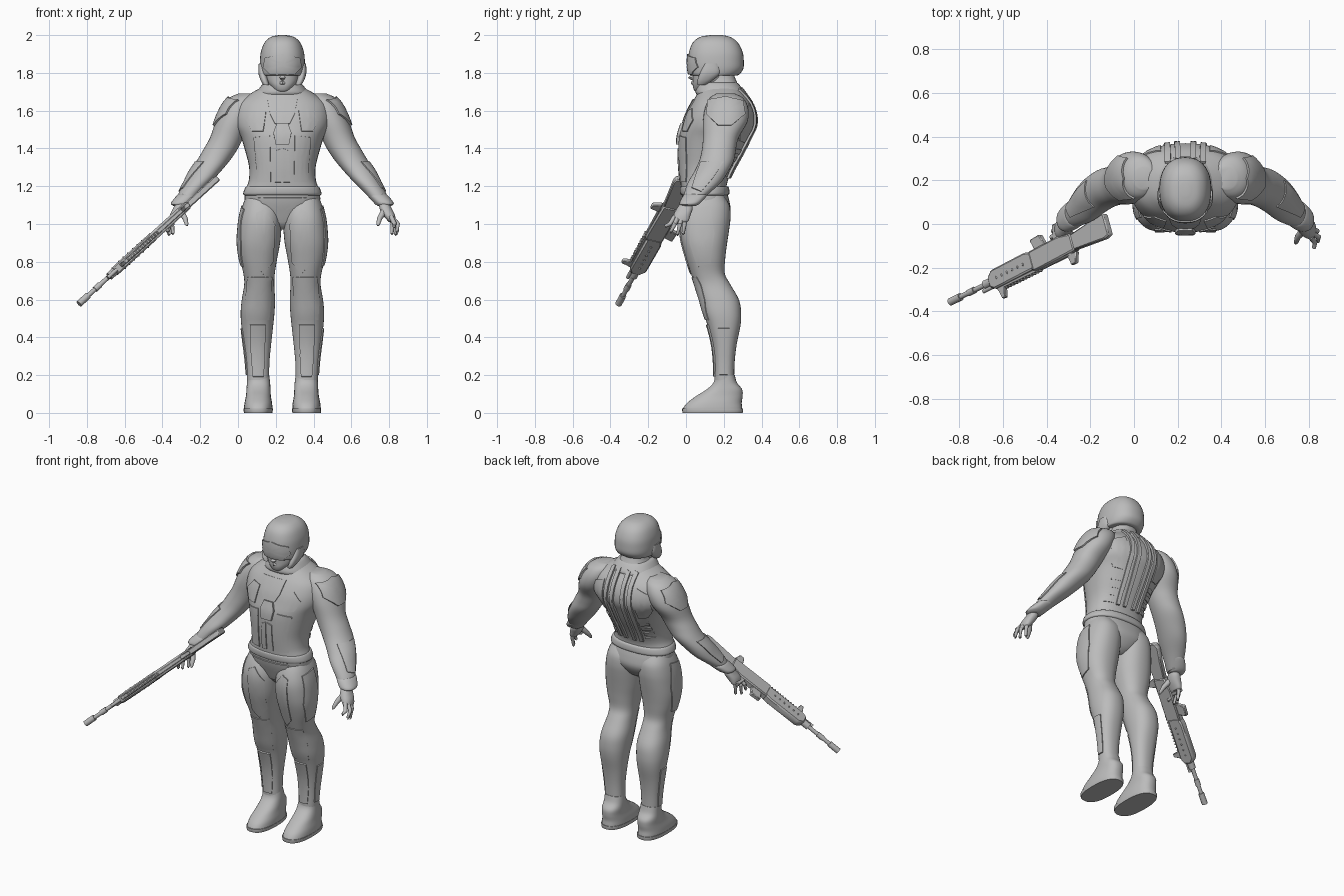
import bpy, bmesh, math
from mathutils import Vector, Matrix
from mathutils.bvhtree import BVHTree

cube = bpy.data.objects.get("Cube")
if cube:
    bpy.data.objects.remove(cube, do_unlink=True)

CX = 0.235          # body centre line
parts = []

grey = bpy.data.materials.new("plain grey")
grey.use_nodes = True
grey.diffuse_color = (0.5, 0.5, 0.5, 1)
grey.node_tree.nodes["Principled BSDF"].inputs["Base Color"].default_value = (0.5, 0.5, 0.5, 1)


def finish(name, bm, mirror=False, matrix=None, recalc=True):
    if recalc:
        bmesh.ops.recalc_face_normals(bm, faces=bm.faces)
    mesh = bpy.data.meshes.new(name)
    bm.to_mesh(mesh)
    bm.free()
    mesh.materials.append(grey)
    obj = bpy.data.objects.new(name, mesh)
    bpy.context.collection.objects.link(obj)
    if matrix:
        obj.matrix_world = matrix
    else:
        obj.location.x = CX
    if mirror:
        mod = obj.modifiers.new("Mirror", "MIRROR")
        mod.use_mirror_merge = False
    parts.append(obj)
    return obj


def skin(bm, rings, cap=True):
    """Join equal rings of vertices with quads and close the ends."""
    n = len(rings[0])
    for a, b in zip(rings, rings[1:]):
        for i in range(n):
            j = (i + 1) % n
            bm.faces.new((a[i], a[j], b[j], b[i]))
    if cap:
        bm.faces.new(rings[0])
        bm.faces.new(rings[-1])


def spline(rows, k=4):
    """Catmull-Rom interpolation between rows of numbers."""
    out = []
    for i in range(len(rows) - 1):
        p = [rows[max(0, min(len(rows) - 1, i + o))] for o in (-1, 0, 1, 2)]
        for s in range(k):
            t = s / k
            out.append([b + t / 2 * (c - a + t * (2*a - 5*b + 4*c - d + t * (3*(b - c) + d - a)))
                        for a, b, c, d in zip(*p)])
    return out + [rows[-1]]


def loft(name, rows, mirror=False, power=2.3, n=36):
    """Rounded level sections: z, x from, x to, y from, y to."""
    bm = bmesh.new()
    rings = []
    for z, x0, x1, y0, y1 in spline(rows):
        ring = []
        for i in range(n):
            a = math.tau * i / n
            c, s = math.cos(a), math.sin(a)
            u = math.copysign(abs(c) ** (2 / power), c)
            v = math.copysign(abs(s) ** (2 / power), s)
            ring.append(bm.verts.new(((x0 + x1 + u * (x1 - x0)) / 2 - CX,
                                      (y0 + y1 + v * (y1 - y0)) / 2, z)))
        rings.append(ring)
    skin(bm, rings)
    return finish(name, bm, mirror)


def centred(rows):
    return [(z, CX - w, CX + w, y0, y1) for z, w, y0, y1 in rows]


def tube(name, points, radii, mirror=False, matrix=None, n=12):
    bm = bmesh.new()
    pts = [Vector(p) - (Vector() if matrix else Vector((CX, 0, 0))) for p in points]
    rings = []
    for i, p in enumerate(pts):
        d = pts[min(i + 1, len(pts) - 1)] - pts[max(i - 1, 0)]
        q = d.to_track_quat("Z", "Y")
        rings.append([bm.verts.new(p + q @ Vector((math.cos(math.tau * j / n), math.sin(math.tau * j / n), 0)) * radii[i])
                      for j in range(n)])
    skin(bm, rings)
    return finish(name, bm, mirror, matrix)


def plate(name, target, outline, axis="front", mirror=False, lift=0.006):
    """Raised armour panel: an outline projected onto a body part."""
    tree = BVHTree.FromPolygons([v.co for v in target.data.vertices],
                                [p.vertices[:] for p in target.data.polygons])
    d = {"front": Vector((0, 1, 0)), "back": Vector((0, -1, 0)), "side": Vector((-1, 0, 0))}[axis]
    edge = []
    for p, q in zip(outline, outline[1:] + outline[:1]):
        edge += [Vector(p).lerp(Vector(q), i / 6) for i in range(6)]
    mid = sum(edge, Vector((0, 0))) / len(edge)
    bm = bmesh.new()

    def drop(p, h):
        flat = Vector((0, p[0], p[1])) if axis == "side" else Vector((p[0], 0, p[1]))
        hit, nor, _, _ = tree.ray_cast(flat - d * 2, d)
        if hit is None:
            hit, nor, _, _ = tree.find_nearest(flat - d * 0.1)
        if nor.dot(d) > 0:
            nor = -nor
        return bm.verts.new(hit + nor * h)

    steps = ((1, -0.006), (0.98, lift), (0.8, lift), (0.6, lift), (0.4, lift), (0.2, lift))
    rings = [[drop(mid.lerp(p, f), h) for p in edge] for f, h in steps]
    skin(bm, rings, cap=False)
    bm.faces.new(rings[-1])
    bm.normal_update()
    if sum(f.normal.dot(d) * f.calc_area() for f in bm.faces) > 0:
        bmesh.ops.reverse_faces(bm, faces=bm.faces)
    return finish(name, bm, mirror, recalc=False)


# Torso, neck and pelvis
torso = loft("torso", centred([
    (1.80, .072, .10, .25), (1.74, .09, .085, .275), (1.69, .17, .06, .31), (1.64, .235, .03, .345),
    (1.58, .255, .0, .367), (1.52, .25, -.02, .367), (1.46, .22, -.037, .34), (1.38, .195, -.04, .30),
    (1.30, .176, -.037, .255), (1.23, .178, -.03, .222), (1.18, .195, -.025, .215), (1.12, .2, -.015, .23),
    (1.06, .18, .005, .235), (1.0, .1, .03, .2), (.97, .04, .06, .16)]))
loft("collar", centred([(1.75, .088, .07, .265), (1.74, .105, .06, .28), (1.70, .135, .05, .31), (1.68, .14, .06, .3)]))
loft("belt", centred([(1.2, .178, -.02, .21), (1.195, .195, -.032, .226), (1.16, .208, -.03, .23), (1.15, .195, -.015, .215)]))

# Chest, abdomen and groin panels
plate("throat_plate", torso, [(-.08, 1.66), (.08, 1.66), (.065, 1.58), (.04, 1.53), (-.04, 1.53), (-.065, 1.58)])
plate("chest_emblem", torso, [(-.03, 1.53), (.03, 1.53), (.048, 1.48), (.035, 1.42), (-.035, 1.42), (-.048, 1.48)], lift=.014)
plate("chest_plate", torso, [(.085, 1.6), (.14, 1.61), (.19, 1.55), (.16, 1.49), (.1, 1.49)], mirror=True)
plate("side_plate", torso, [(.065, 1.47), (.15, 1.46), (.14, 1.35), (.13, 1.22), (.06, 1.22)], mirror=True)
plate("belly_strip", torso, [(.006, 1.4), (.034, 1.39), (.04, 1.22), (.006, 1.22)], mirror=True)
plate("groin_plate", torso, [(-.13, 1.14), (.13, 1.14), (.06, 1.05), (.02, 1.01), (-.02, 1.01), (-.06, 1.05)])

# Back panels: spine rails, shoulder blades and rib bands
for i, x in enumerate((.02, .065)):
    plate(f"spine_rail_{i}", torso, [(x, 1.72), (x + .026, 1.71), (x + .032, 1.5), (x + .02, 1.24), (x, 1.24), (x + .006, 1.5)],
          "back", True, .012)
plate("shoulder_blade", torso, [(.11, 1.64), (.2, 1.6), (.2, 1.5), (.16, 1.44), (.11, 1.43)], "back", True)
for i in range(4):
    z = 1.25 + i * .04
    plate(f"rib_band_{i}", torso, [(.1, z), (.15, z + .006), (.15, z + .03), (.1, z + .024)], "back", True)

# Helmet, visor and lower face
helmet = loft("helmet", centred([
    (2.0, .02, .13, .19), (1.99, .062, .075, .235), (1.96, .095, .036, .275), (1.91, .114, .016, .3),
    (1.86, .119, .01, .306), (1.82, .118, .012, .303), (1.79, .112, .02, .28), (1.785, .1, .04, .26)]))
plate("visor", helmet, [(-.1, 1.83), (-.09, 1.88), (0, 1.9), (.09, 1.88), (.1, 1.83), (.065, 1.793), (-.065, 1.793)], lift=.007)
loft("face", centred([(1.81, .09, .035, .22), (1.76, .084, .036, .2), (1.73, .065, .036, .18), (1.705, .04, .045, .14), (1.7, .02, .06, .12)]))
loft("cheek_guard", [(1.85, .325, .36, .1, .17), (1.8, .318, .362, .075, .18), (1.76, .31, .35, .06, .14), (1.735, .305, .335, .06, .1)], True)
tube("nose", [(CX, .035, 1.81), (CX, .026, 1.775), (CX, .04, 1.765)], (.01, .016, .008))
tube("lips", [(CX - .03, .05, 1.745), (CX, .034, 1.747), (CX + .03, .05, 1.745)], (.004, .009, .004))

# Arms with shoulder guards and cuffs
arm = loft("arm", [
    (1.69, .37, .47, .16, .26), (1.665, .36, .52, .125, .305), (1.61, .37, .56, .1, .33), (1.54, .4, .59, .09, .325),
    (1.46, .44, .617, .09, .28), (1.40, .47, .65, .085, .265), (1.34, .51, .685, .072, .255),
    (1.28, .56, .725, .045, .225), (1.22, .615, .755, .01, .185), (1.16, .675, .785, -.01, .12), (1.1, .73, .8, -.025, .055)],
    True, 2.1)
plate("shoulder_guard", arm, [(.12, 1.655), (.21, 1.67), (.3, 1.65), (.31, 1.58), (.24, 1.52), (.17, 1.52), (.11, 1.58)],
      "side", True, .01)
plate("forearm_guard", arm, [(.08, 1.33), (.2, 1.33), (.14, 1.24), (.08, 1.17), (.03, 1.19), (.05, 1.25)], "side", True)
loft("cuff", [(1.16, .695, .78, 0, .1), (1.15, .69, .795, -.015, .11), (1.11, .725, .825, -.035, .075), (1.095, .74, .81, -.02, .05)], True)

# Hands
loft("palm", [(1.11, .745, .8, -.03, .035), (1.08, .75, .815, -.05, .035), (1.05, .765, .83, -.065, .025),
              (1.02, .79, .835, -.07, .015), (1.01, .8, .83, -.06, .005)], True)
tips = [(.825, -.11, .985), (.842, -.08, .955), (.835, -.045, .94), (.815, -.015, .945)]
for i, (x, y, z) in enumerate(tips):
    y0 = -.06 + i * .02
    tube(f"finger_{i}", [(.81, y0, 1.04), (x + .004, (y + y0) / 2, 1.0), (x, y, z + .004), (x, y, z - .004)],
         (.013, .012, .009, .004), True)
tube("thumb", [(.775, -.03, 1.07), (.75, -.06, 1.03), (.742, -.085, 1.0), (.74, -.09, .99)], (.018, .014, .01, .004), True)

# Legs with thigh, knee and shin armour
leg = loft("leg", [
    (1.15, .28, .425, .02, .2), (1.1, .25, .445, -.01, .23), (1.04, .24, .46, -.03, .236), (.98, .24, .468, -.033, .23),
    (.90, .247, .472, -.022, .218), (.82, .262, .462, 0, .208), (.74, .275, .442, .025, .205),
    (.68, .278, .437, .045, .235), (.60, .274, .45, .07, .28), (.53, .277, .456, .09, .292),
    (.46, .284, .452, .115, .288), (.36, .295, .44, .14, .268), (.26, .304, .428, .15, .257), (.14, .305, .42, .15, .255)], True)
plate("thigh_plate", leg, [(.04, 1.0), (.1, 1.08), (.14, 1.06), (.14, .78), (.1, .73), (.05, .8)], mirror=True)
plate("outer_thigh_plate", leg, [(.03, 1.08), (.13, 1.1), (.15, .95), (.13, .79), (.06, .77), (.02, .9)], "side", True)
plate("knee_plate", leg, [(.055, .72), (.185, .72), (.195, .6), (.19, .49), (.07, .49), (.06, .6)], mirror=True, lift=.004)
plate("shin_plate", leg, [(.09, .47), (.17, .47), (.165, .3), (.155, .19), (.1, .19), (.095, .3)], mirror=True, lift=.008)
plate("outer_shin_plate", leg, [(.17, .45), (.23, .45), (.225, .3), (.22, .2), (.18, .2)], "side", True)

# Boots
loft("boot", [(.2, .305, .422, .155, .258), (.16, .3, .423, .145, .27), (.125, .298, .425, .11, .297),
              (.09, .296, .428, .055, .3), (.055, .29, .435, .008, .295), (.03, .288, .438, -.012, .297),
              (.018, .288, .438, -.016, .298)], True, 2.4)
loft("sole", [(.022, .286, .44, -.02, .302), (.012, .286, .44, -.02, .302), (0, .288, .438, -.018, .3)], True, 2.5)

# Rifle, built along its own axis with the sights facing forward
start, end = Vector((-.118, -.002, 1.235)), Vector((-.842, -.357, .577))
along = (end - start).normalized()
up = Vector((0, -1, 0))
up = (up - along * along.dot(up)).normalized()
side = along.cross(up)
frame = Matrix.Translation(start) @ Matrix((along, up, side)).transposed().to_4x4()
length = (end - start).length


def slab(name, outline, thick):
    """Side profile of a rifle part with bevelled edges."""
    bm = bmesh.new()
    rings = [[bm.verts.new((s, h, w * thick / 2)) for s, h in outline] for w in (-1, 1)]
    skin(bm, rings)
    obj = finish(name, bm, matrix=frame)
    mod = obj.modifiers.new("Bevel", "BEVEL")
    mod.width = thick * .15
    return obj


def block(name, s0, s1, h0, h1, thick):
    return slab(name, [(s0, h0), (s1, h0), (s1, h1), (s0, h1)], thick)


def rod(name, s0, s1, r, h=0):
    return tube(name, [(s0, h, 0), (s1, h, 0)], (r, r), matrix=frame)


slab("rifle_stock", [(0, .05), (0, -.05), (.03, -.062), (.12, -.045), (.25, -.03), (.25, .04), (.03, .058)], .036)
slab("rifle_receiver", [(.22, .045), (.22, -.035), (.3, -.05), (.5, -.045), (.52, .03), (.48, .052)], .046)
slab("rifle_grip", [(.29, -.04), (.34, -.04), (.32, -.115), (.275, -.11)], .03)
slab("rifle_magazine", [(.39, -.04), (.46, -.04), (.475, -.095), (.41, -.1)], .028)
slab("rifle_handguard", [(.48, .04), (.48, -.04), (.52, -.05), (.74, -.045), (.77, -.02), (.77, .03), (.74, .045)], .05)
block("rifle_rail", .25, .74, .04, .055, .022)
for i in range(14):
    s = .46 + i * .02
    block(f"rail_tooth_{i}", s, s + .01, .05, .062, .022)
for i in range(6):
    s = .53 + i * .035
    block(f"handguard_slot_{i}", s, s + .018, -.012, .012, .058)
slab("rear_sight", [(.22, .05), (.28, .05), (.27, .1), (.24, .1)], .024)
slab("front_sight", [(.69, .04), (.74, .04), (.725, .098), (.705, .098)], .022)
rod("gas_tube", .74, .83, .01, .025)
rod("barrel", .74, length, .012)
rod("barrel_collar", .76, .81, .021)
rod("muzzle_sleeve", .88, .92, .016)
rod("muzzle_brake", length - .07, length, .018)

# Smooth shading with crisp edges
bpy.ops.object.select_all(action="DESELECT")
for obj in parts:
    obj.select_set(True)
bpy.context.view_layer.objects.active = parts[0]
bpy.ops.object.shade_smooth_by_angle(angle=math.radians(40))
